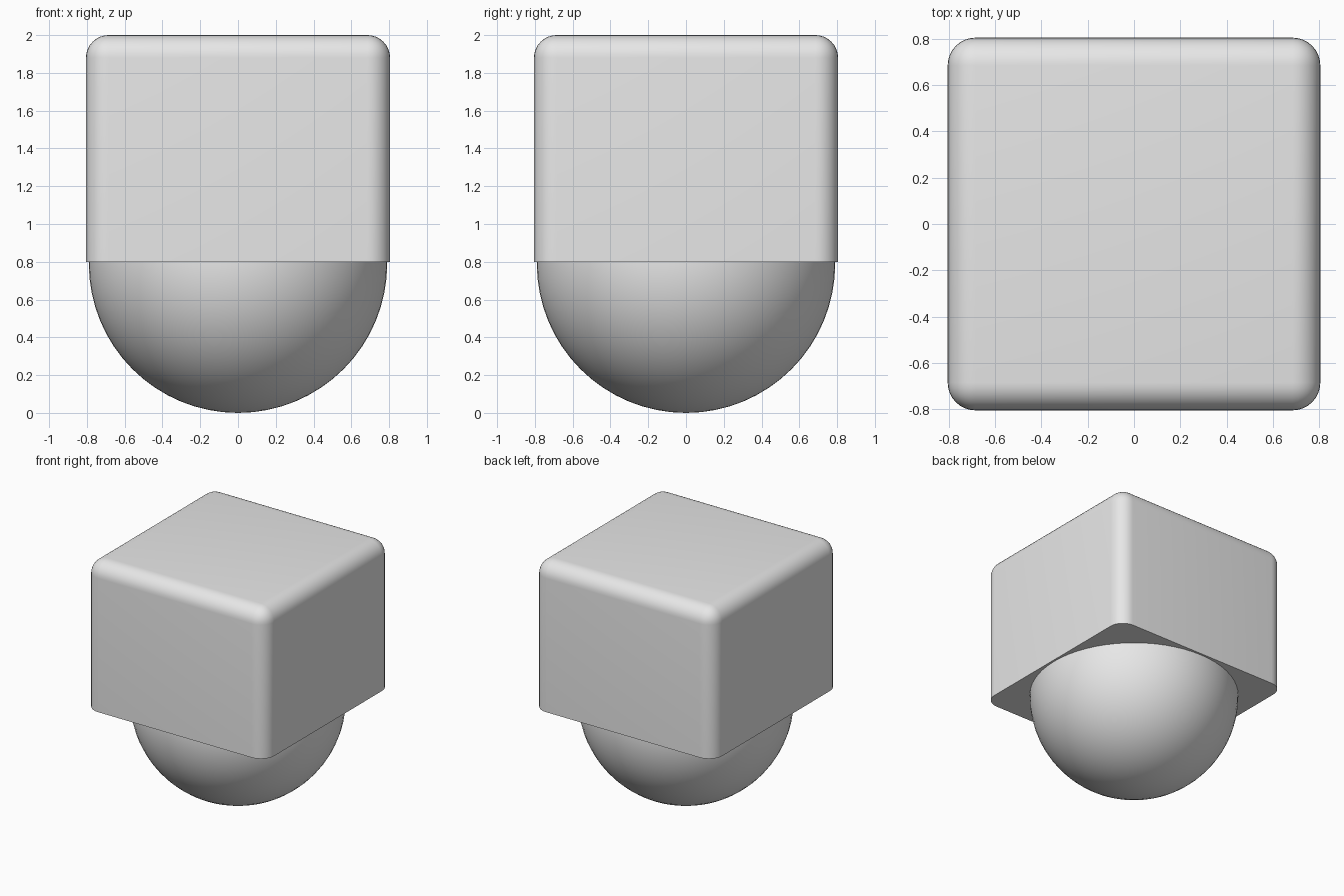
import bpy
import bmesh
import math
from mathutils import Matrix

cube = bpy.data.objects.get("Cube")
if cube:
    bpy.data.objects.remove(cube, do_unlink=True)

# One plain grey for the whole model
GREY = (0.8, 0.8, 0.8, 1.0)
grey = bpy.data.materials.new("light_grey")
grey.use_nodes = True
grey.diffuse_color = GREY
grey.node_tree.nodes["Principled BSDF"].inputs["Base Color"].default_value = GREY

HALF, BASE, TOP = 0.805, 0.8, 2.0
ROUND = 0.12
RADIUS = 0.79


def add_object(name, bm):
    mesh = bpy.data.meshes.new(name)
    bm.to_mesh(mesh)
    bm.free()
    mesh.materials.append(grey)
    obj = bpy.data.objects.new(name, mesh)
    bpy.context.collection.objects.link(obj)
    bpy.ops.object.select_all(action="DESELECT")
    obj.select_set(True)
    bpy.context.view_layer.objects.active = obj
    bpy.ops.object.shade_smooth_by_angle(angle=math.radians(35))
    return obj


# Block: rounded on the top and upright edges, sharp around its flat underside
bm = bmesh.new()
height = TOP - BASE
bmesh.ops.create_cube(bm, size=1, matrix=Matrix.Translation((0, 0, BASE + height / 2))
                      @ Matrix.Diagonal((HALF * 2, HALF * 2, height, 1)))
rounded = [e for e in bm.edges if max(v.co.z for v in e.verts) > BASE + height / 2]
bmesh.ops.bevel(bm, geom=rounded, offset=ROUND, segments=8, profile=0.5, affect="EDGES")
add_object("rounded_block", bm)

# Ball: its lower half shows beneath the block
bm = bmesh.new()
bmesh.ops.create_uvsphere(bm, u_segments=64, v_segments=32, radius=RADIUS,
                          matrix=Matrix.Translation((0, 0, RADIUS)))
add_object("lower_ball", bm)
